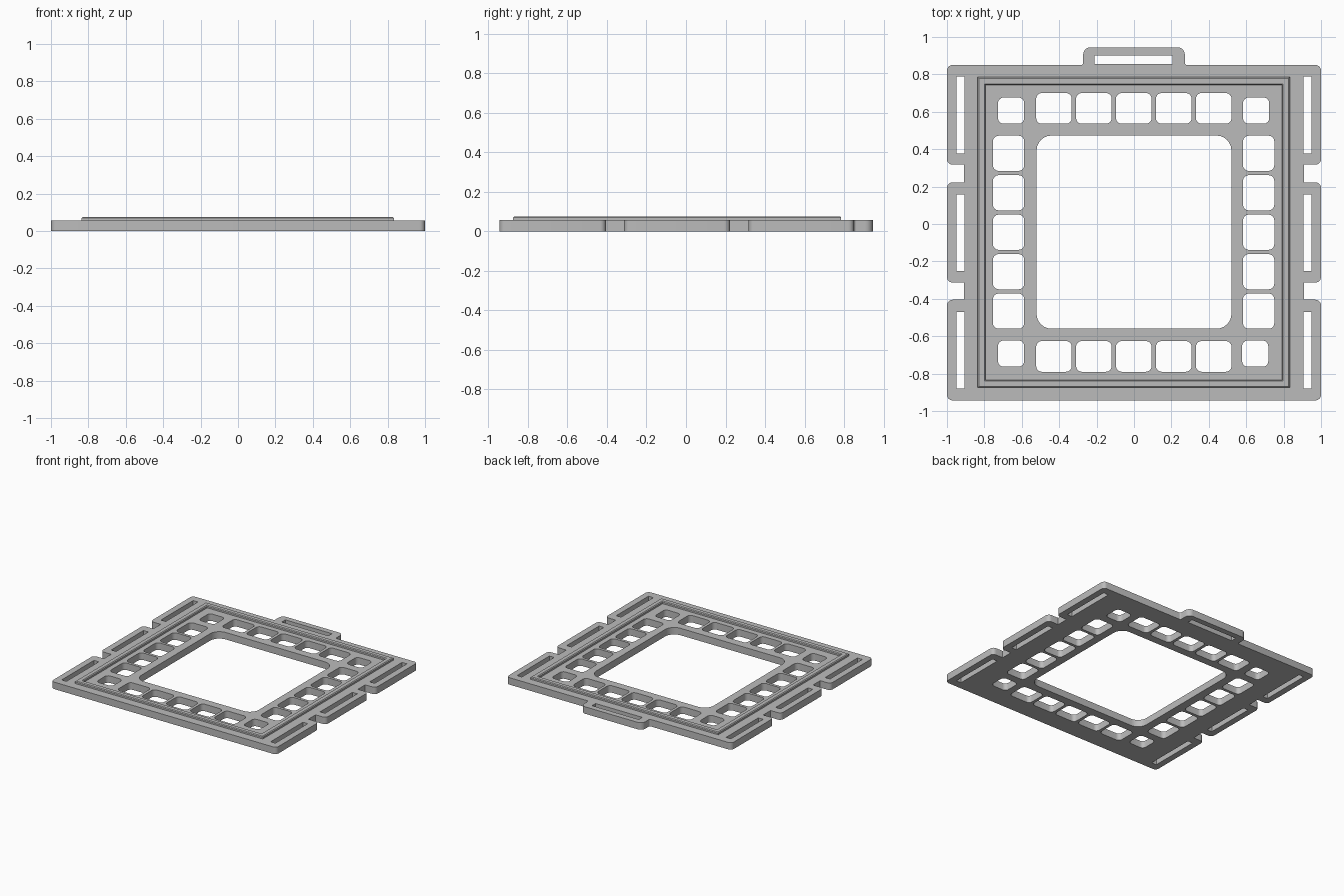
import bpy, bmesh, math
from mathutils import Vector

cube = bpy.data.objects.get("Cube")
if cube:
    bpy.data.objects.remove(cube, do_unlink=True)

THICK = 0.056

grey = bpy.data.materials.new("plain grey")
grey.use_nodes = True
colour = (0.5, 0.5, 0.5, 1)
grey.diffuse_color = colour
grey.node_tree.nodes["Principled BSDF"].inputs["Base Color"].default_value = colour


def fillet(corners, steps=6):
    """Round each (x, y, radius) corner of a right-angled outline."""
    pts = []
    for i, (x, y, r) in enumerate(corners):
        p = Vector((x, y))
        if r == 0:
            pts.append(p)
            continue
        a = (Vector(corners[i - 1][:2]) - p).normalized()
        b = (Vector(corners[(i + 1) % len(corners)][:2]) - p).normalized()
        centre = p + r * (a + b)
        for k in range(steps + 1):
            t = math.pi / 2 * k / steps
            pts.append(centre - r * (b * math.cos(t) + a * math.sin(t)))
    return pts


def rect(x0, x1, y0, y1, r=0.0):
    return fillet([(x0, y0, r), (x1, y0, r), (x1, y1, r), (x0, y1, r)])


def add_mesh(name, mesh):
    obj = bpy.data.objects.new(name, mesh)
    bpy.context.collection.objects.link(obj)
    mesh.materials.clear()
    mesh.materials.append(grey)
    bpy.ops.object.select_all(action='DESELECT')
    obj.select_set(True)
    bpy.context.view_layer.objects.active = obj
    bpy.ops.object.shade_smooth_by_angle(angle=math.radians(30))
    return obj


# Outer outline: right edge with two notches, top tab, then the left edge
R = 0.03
NOTCH_X = 0.908
right_edge = [(1, -0.943, R)]
for low, high in ((-0.405, -0.313), (0.223, 0.317)):
    right_edge += [(1, low, R), (NOTCH_X, low, 0), (NOTCH_X, high, 0), (1, high, R)]
right_edge.append((1, 0.85, R))
left_edge = [(-x, y, r) for x, y, r in reversed(right_edge)]
tab = [(0.272, 0.85, 0.012), (0.272, 0.945, 0.04),
       (-0.272, 0.945, 0.04), (-0.272, 0.85, 0.012)]
loops = [fillet(right_edge + tab + left_edge)]

# Strap slots in the sides and in the tab
for y0 in (-0.88, -0.252, 0.378):
    for x0 in (-0.95, 0.906):
        loops.append(rect(x0, x0 + 0.043, y0, y0 + 0.41))
loops.append(rect(-0.21, 0.205, 0.855, 0.9))

# Large centre opening and the ring of small windows
loops.append(rect(-0.521, 0.521, -0.56, 0.473, 0.08))
for i in range(5):
    x = -0.523 + 0.2135 * i
    y = -0.56 + 0.211 * i
    for y0 in (-0.79, 0.536):
        loops.append(rect(x, x + 0.19, y0, y0 + 0.164, R))
    for x0 in (-0.754, 0.583):
        loops.append(rect(x0, x0 + 0.167, y, y + 0.188, R))
for x0, y0 in ((-0.727, 0.536), (0.583, 0.536), (-0.727, -0.763), (0.578, -0.763)):
    loops.append(rect(x0, x0 + 0.14, y0, y0 + 0.14, R))

# Plate: filled outline with holes, extruded
curve = bpy.data.curves.new("plate_outline", 'CURVE')
curve.dimensions = '2D'
curve.fill_mode = 'BOTH'
curve.extrude = THICK / 2
for loop in loops:
    spline = curve.splines.new('POLY')
    spline.points.add(len(loop) - 1)
    for point, p in zip(spline.points, loop):
        point.co = (p.x, p.y, 0, 1)
    spline.use_cyclic_u = True
outline = bpy.data.objects.new("plate_outline", curve)
bpy.context.collection.objects.link(outline)
graph = bpy.context.evaluated_depsgraph_get()
plate_mesh = bpy.data.meshes.new_from_object(outline.evaluated_get(graph))
bpy.data.objects.remove(outline, do_unlink=True)
bm = bmesh.new()
bm.from_mesh(plate_mesh)
bmesh.ops.remove_doubles(bm, verts=bm.verts, dist=0.0001)
bmesh.ops.translate(bm, verts=bm.verts, vec=(0, 0, THICK / 2))
bmesh.ops.recalc_face_normals(bm, faces=bm.faces)
bm.to_mesh(plate_mesh)
bm.free()
add_mesh("plate", plate_mesh)

# Raised rim: chamfered section carried round a rectangle, as (inset, height)
section = [(0, 0.05), (0, 0.069), (0.006, 0.075),
           (0.036, 0.075), (0.042, 0.069), (0.042, 0.05)]
bm = bmesh.new()
rings = []
for inset, z in section:
    ring = rect(-0.836 + inset, 0.833 - inset, -0.875 + inset, 0.785 - inset)
    rings.append([bm.verts.new((p.x, p.y, z)) for p in ring])
for i, ring in enumerate(rings):
    after = rings[(i + 1) % len(rings)]
    for k in range(4):
        j = (k + 1) % 4
        bm.faces.new((ring[k], ring[j], after[j], after[k]))
bmesh.ops.recalc_face_normals(bm, faces=bm.faces)
rim_mesh = bpy.data.meshes.new("raised_rim")
bm.to_mesh(rim_mesh)
bm.free()
add_mesh("raised_rim", rim_mesh)
